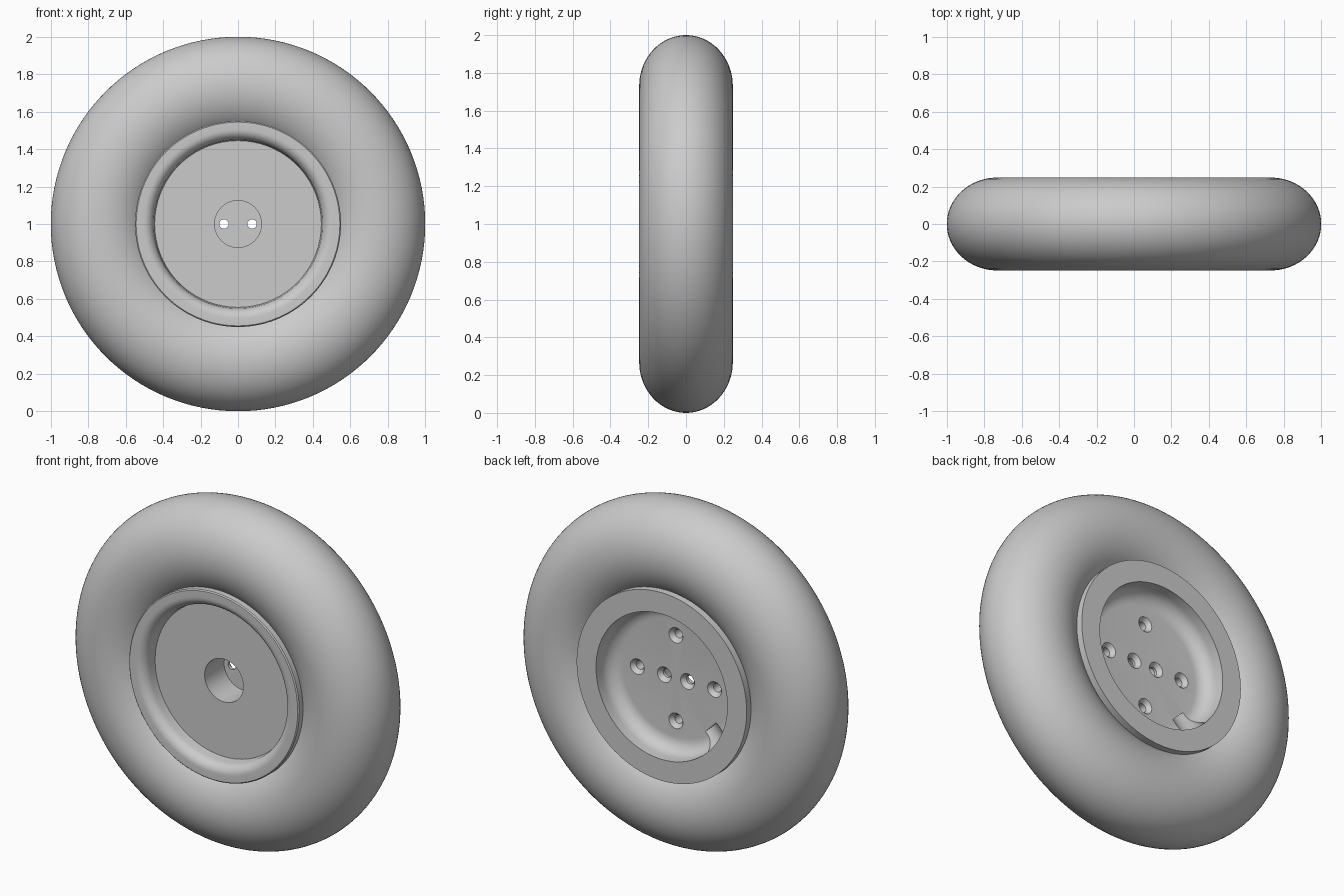
import bpy, bmesh, math
from mathutils import Vector, Matrix

cube = bpy.data.objects.get("Cube")
if cube:
    bpy.data.objects.remove(cube, do_unlink=True)

grey = bpy.data.materials.new("plain_grey")
grey.use_nodes = True
grey.diffuse_color = (0.6, 0.6, 0.6, 1)
grey.node_tree.nodes["Principled BSDF"].inputs["Base Color"].default_value = (0.6, 0.6, 0.6, 1)


def arc(cr, cy, ar, ay, start, end, steps):
    """Elliptical arc in (radius, y), angles in degrees."""
    angles = [math.radians(start + (end - start) * i / steps) for i in range(steps + 1)]
    return [(cr + ar * math.cos(a), cy + ay * math.sin(a)) for a in angles]


def lathe(name, profile, segments, location, closed=False):
    """Revolve a (radius, y) profile around the y axis."""
    bm = bmesh.new()
    verts = [bm.verts.new((r, y, 0)) for r, y in profile]
    pairs = list(zip(verts, verts[1:]))
    if closed:
        pairs.append((verts[-1], verts[0]))
    edges = [bm.edges.new(p) for p in pairs]
    bmesh.ops.spin(bm, geom=verts + edges, cent=(0, 0, 0), axis=(0, 1, 0),
                   angle=math.tau, steps=segments, use_merge=True)
    bmesh.ops.remove_doubles(bm, verts=bm.verts, dist=0.0001)
    bmesh.ops.recalc_face_normals(bm, faces=bm.faces)
    mesh = bpy.data.meshes.new(name)
    bm.to_mesh(mesh)
    bm.free()
    mesh.materials.append(grey)
    obj = bpy.data.objects.new(name, mesh)
    obj.location = location
    bpy.context.collection.objects.link(obj)
    return obj


def activate(obj):
    bpy.ops.object.select_all(action="DESELECT")
    obj.select_set(True)
    bpy.context.view_layer.objects.active = obj


def cut(target, cutter):
    cutter.hide_render = True
    mod = target.modifiers.new("cut", "BOOLEAN")
    mod.operation = "DIFFERENCE"
    mod.solver = "EXACT"
    mod.object = cutter
    activate(target)
    bpy.ops.object.modifier_apply(modifier=mod.name)
    bpy.data.objects.remove(cutter, do_unlink=True)


centre = Vector((0, 0, 1))

# Balloon tyre, its inner edge tucked under the rim flanges
tyre = lathe("tyre", arc(0.73, 0, 0.27, 0.248, -140, 140, 56), 128, centre, closed=True)

# Rim: hub pocket, front plate, rounded front lip, outer band, dished back
rim_profile = [(0, 0.05), (0.125, 0.05), (0.125, -0.13), (0.445, -0.13)]
rim_profile += arc(0.505, -0.165, 0.055, 0.06, 180, 270, 8)
rim_profile += [(0.544, -0.225), (0.55, -0.219), (0.55, 0.225), (0.425, 0.225)]
rim_profile += arc(0.345, 0.173, 0.08, 0.08, 0, -90, 8)
rim_profile += [(0, 0.093)]
rim = lathe("rim", rim_profile, 96, centre)

# Countersunk bolt holes; the inner pair opens into the hub pocket
drill = [(0, 0), (0.025, 0), (0.025, 0.068), (0.046, 0.094), (0.046, 0.12), (0, 0.12)]
for x, z in [(-0.075, 0), (0.075, 0), (-0.25, 0), (0.25, 0), (0, 0.25), (0, -0.25)]:
    cut(rim, lathe("drill", drill, 24, centre + Vector((x, 0, z))))

# Valve recess cut outward into the back dish, low on one side
bore = [(0, 0.32), (0.065, 0.32), (0.065, 0.5), (0, 0.5)]
valve = lathe("valve_cutter", bore, 32, centre + Vector((0, 0.135, 0)))
outward = Vector((-1, 0, -1)).normalized()
turn = Vector((0, 1, 0)).rotation_difference(outward).to_matrix()
valve.data.transform(turn.to_4x4())
cut(rim, valve)

for part in (tyre, rim):
    activate(part)
    bpy.ops.object.shade_smooth_by_angle(angle=math.radians(30))
